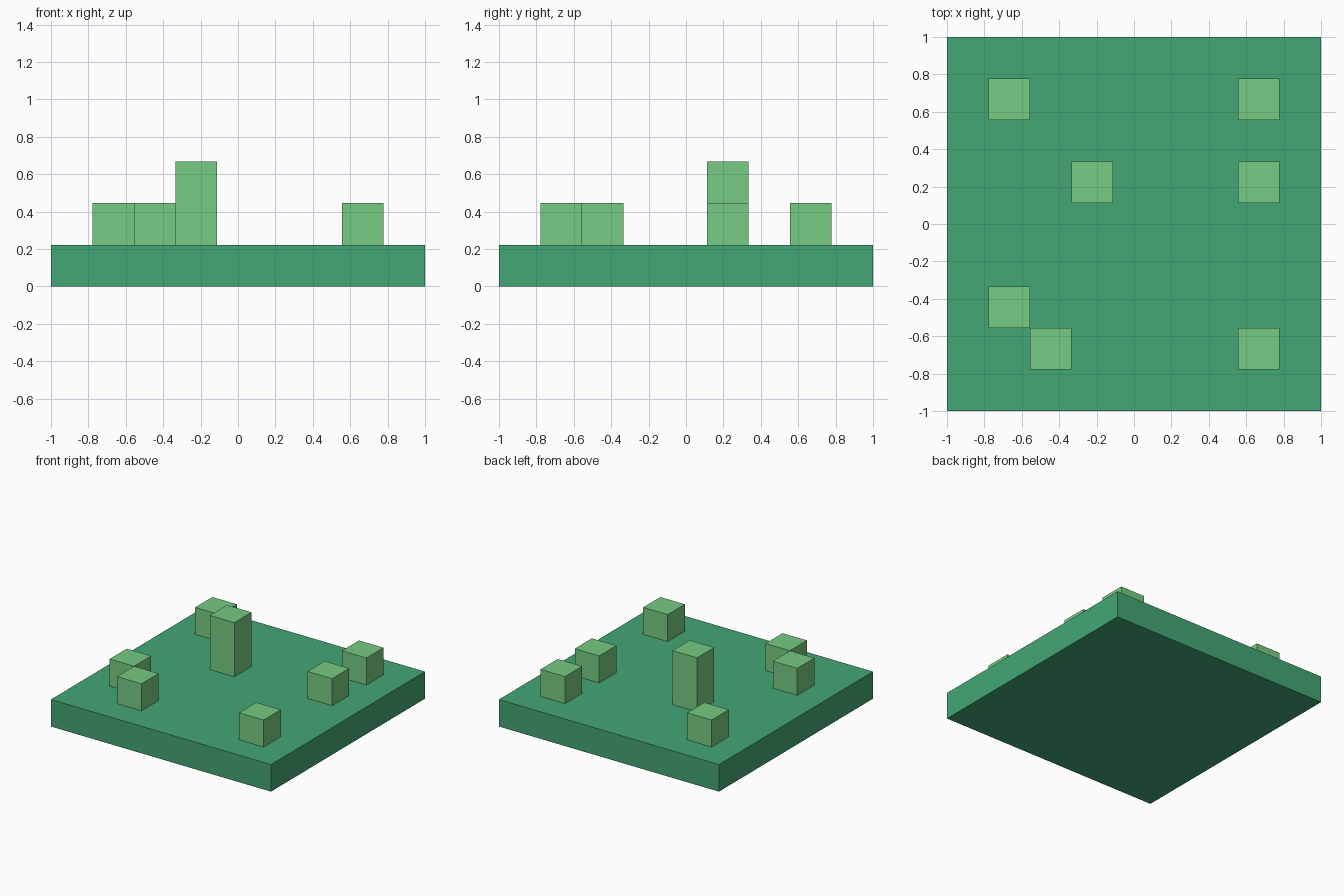
import bpy

if "Cube" in bpy.data.objects:
    bpy.data.objects.remove(bpy.data.objects["Cube"])

CELL = 2 / 9  # the model sits on a nine by nine grid


def material(name, rgb):
    mat = bpy.data.materials.new(name)
    lin = [((c / 255 + 0.055) / 1.055) ** 2.4 for c in rgb]
    mat.diffuse_color = (*lin, 1)
    mat.use_nodes = True
    mat.node_tree.nodes["Principled BSDF"].inputs["Base Color"].default_value = mat.diffuse_color
    return mat


def box(name, x, y, z, sx, sy, sz, mat):
    """Box centred on x, y with its underside at z."""
    bpy.ops.mesh.primitive_cube_add(size=1, location=(x, y, z + sz / 2))
    obj = bpy.context.object
    obj.name = name
    obj.scale = (sx, sy, sz)
    bpy.ops.object.transform_apply(location=False, rotation=False, scale=True)
    obj.data.materials.append(mat)
    return obj


dark_green = material("grass green", (67, 166, 117))
light_green = material("light leaf green", (118, 203, 130))

# Square ground slab
box("ground_slab", 0, 0, 0, 2, 2, CELL, dark_green)

# Grass tufts: grid column, grid row, height in cells
tufts = [(-3, 3, 1), (3, 3, 1), (3, 1, 1), (3, -3, 1),
         (-3, -2, 1), (-2, -3, 1), (-1, 1, 2)]
for n, (i, j, h) in enumerate(tufts, 1):
    box(f"grass_tuft_{n}", i * CELL, j * CELL, CELL,
        CELL, CELL, h * CELL, light_green)
